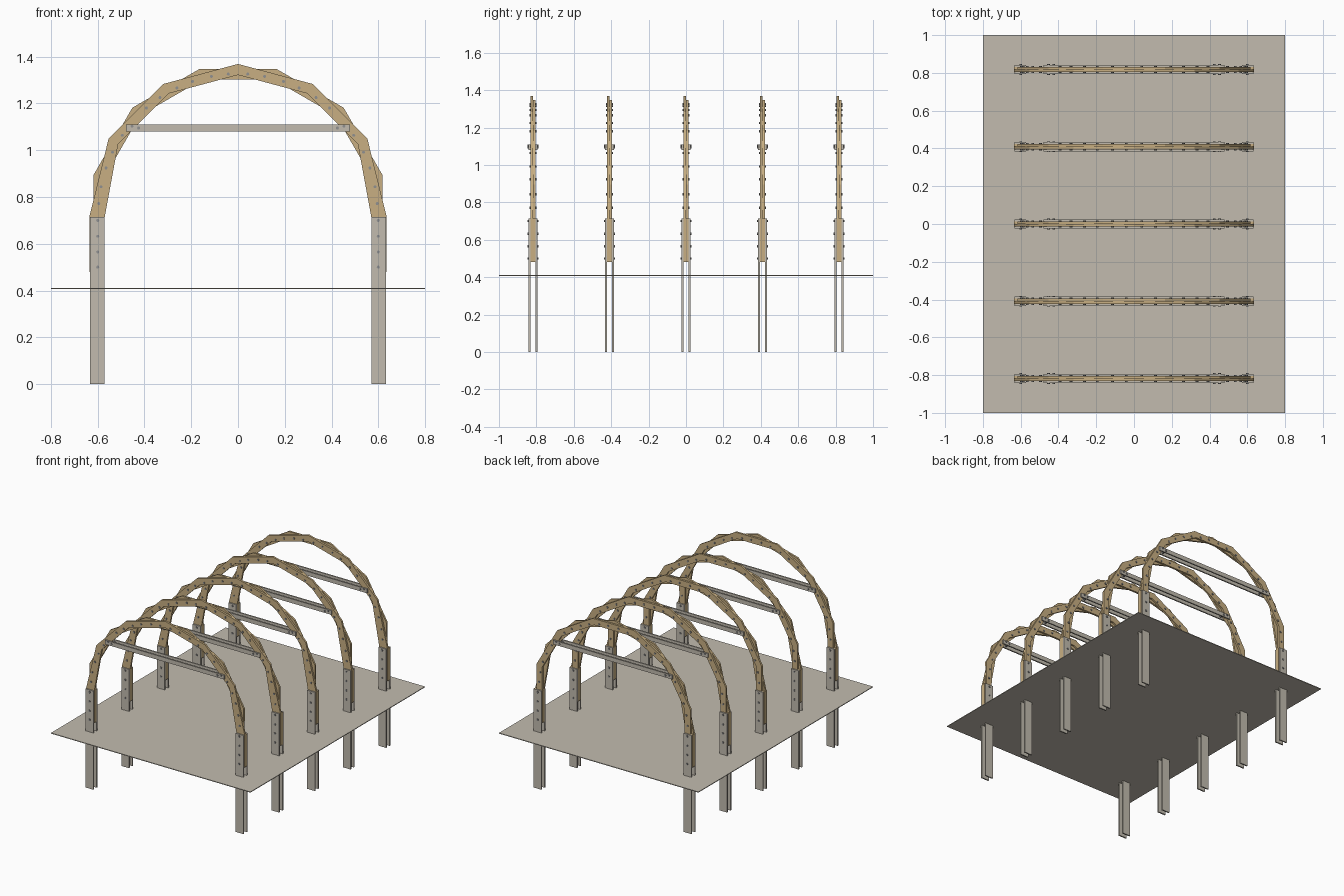
import bpy, bmesh, math

if "Cube" in bpy.data.objects:
    bpy.data.objects.remove(bpy.data.objects["Cube"])

def material(name, col):
    m = bpy.data.materials.new(name)
    m.diffuse_color = (*col, 1)
    m.use_nodes = True
    m.node_tree.nodes["Principled BSDF"].inputs["Base Color"].default_value = m.diffuse_color
    return m

GREY = material("warm_grey", (0.54, 0.50, 0.43))
WOOD = material("pale_wood", (0.58, 0.43, 0.225))
STEEL = material("bolt_steel", (0.28, 0.28, 0.28))

CZ, R_OUT, R_IN = 0.73, 0.639, 0.592      # arch centre height and corner radii
LEG_TOP, LEG_LOW = 0.715, 0.48
LEG_IN, LEG_OUT = 0.57, 0.636
FRAMES = [-0.818, -0.409, 0, 0.409, 0.818]

def finish(name, bm, mat):
    bmesh.ops.recalc_face_normals(bm, faces=bm.faces)
    me = bpy.data.meshes.new(name)
    bm.to_mesh(me)
    bm.free()
    me.materials.append(mat)
    ob = bpy.data.objects.new(name, me)
    bpy.context.collection.objects.link(ob)
    return ob

def prism(bm, pts, y0, y1):
    """Extrude an (x, z) outline from y0 to y1."""
    a = [bm.verts.new((x, y0, z)) for x, z in pts]
    b = [bm.verts.new((x, y1, z)) for x, z in pts]
    bm.faces.new(a)
    bm.faces.new(b[::-1])
    n = len(pts)
    for i in range(n):
        j = (i + 1) % n
        bm.faces.new((a[i], b[i], b[j], a[j]))

def box(bm, x0, x1, y0, y1, z0, z1):
    prism(bm, [(x0, z0), (x1, z0), (x1, z1), (x0, z1)], y0, y1)

def polar(r, deg):
    t = math.radians(deg)
    return r * math.cos(t), CZ + r * math.sin(t)

def mirrored(bm, pts, y0, y1):
    prism(bm, pts, y0, y1)
    prism(bm, [(-x, z) for x, z in pts], y0, y1)

def plank_layer(bm, joints, foot, y0, y1):
    # mitred straight planks between joint angles, then the foot planks
    for d0, d1 in zip(joints, joints[1:]):
        prism(bm, [polar(R_IN, d0), polar(R_OUT, d0),
                   polar(R_OUT, d1), polar(R_IN, d1)], y0, y1)
    d = joints[0]
    mirrored(bm, [(foot[0], LEG_TOP), (foot[1], LEG_TOP),
                  polar(R_OUT, d), polar(R_IN, d)], y0, y1)
    # straight board clamped between the post plates
    mirrored(bm, [(LEG_IN, LEG_LOW), (LEG_OUT, LEG_LOW),
                  (LEG_OUT, LEG_TOP), (LEG_IN, LEG_TOP)], y0, y1)

def bolt(bm, x, z, y, half):
    r = 0.007
    prism(bm, [(x + r * math.cos(k * math.pi / 3), z + r * math.sin(k * math.pi / 3))
               for k in range(6)], y - half, y + half)

# ground sheet
bm = bmesh.new()
box(bm, -0.8, 0.8, -1, 1, 0.406, 0.411)
finish("ground_sheet", bm, GREY)

for i, y in enumerate(FRAMES, 1):
    # arch: two plank layers with staggered joints
    bm = bmesh.new()
    plank_layer(bm, list(range(30, 151, 30)), (LEG_IN, LEG_OUT), y - 0.014, y)
    finish(f"arch_front_layer_{i}", bm, WOOD)
    bm = bmesh.new()
    plank_layer(bm, list(range(15, 166, 30)), (0.572, 0.617), y, y + 0.014)
    finish(f"arch_back_layer_{i}", bm, WOOD)

    # paired post plates and paired tie bars
    posts, ties = bmesh.new(), bmesh.new()
    for s in (-1, 1):
        ya, yb = sorted((y + s * 0.0145, y + s * 0.024))
        for sx in (-1, 1):
            xa, xb = sorted((sx * 0.571, sx * 0.633))
            box(posts, xa, xb, ya, yb, 0, LEG_TOP)
        box(ties, -0.479, 0.479, ya, yb, 1.08, 1.11)
    finish(f"post_plates_{i}", posts, GREY)
    finish(f"tie_bars_{i}", ties, GREY)

    # bolts through posts, arch and tie ends
    bm = bmesh.new()
    for s in (-1, 1):
        for z in (0.50, 0.565, 0.632, 0.70):
            bolt(bm, s * 0.60, z, y, 0.029)
        for d in (4, 11, 19, 26, 34, 49, 56, 64, 71, 79, 86):
            x, z = polar(0.597, d)
            bolt(bm, s * x, z, y, 0.019)
        bolt(bm, s * 0.453, 1.103, y, 0.029)
        bolt(bm, s * 0.425, 1.095, y, 0.029)
    finish(f"bolts_{i}", bm, STEEL)
